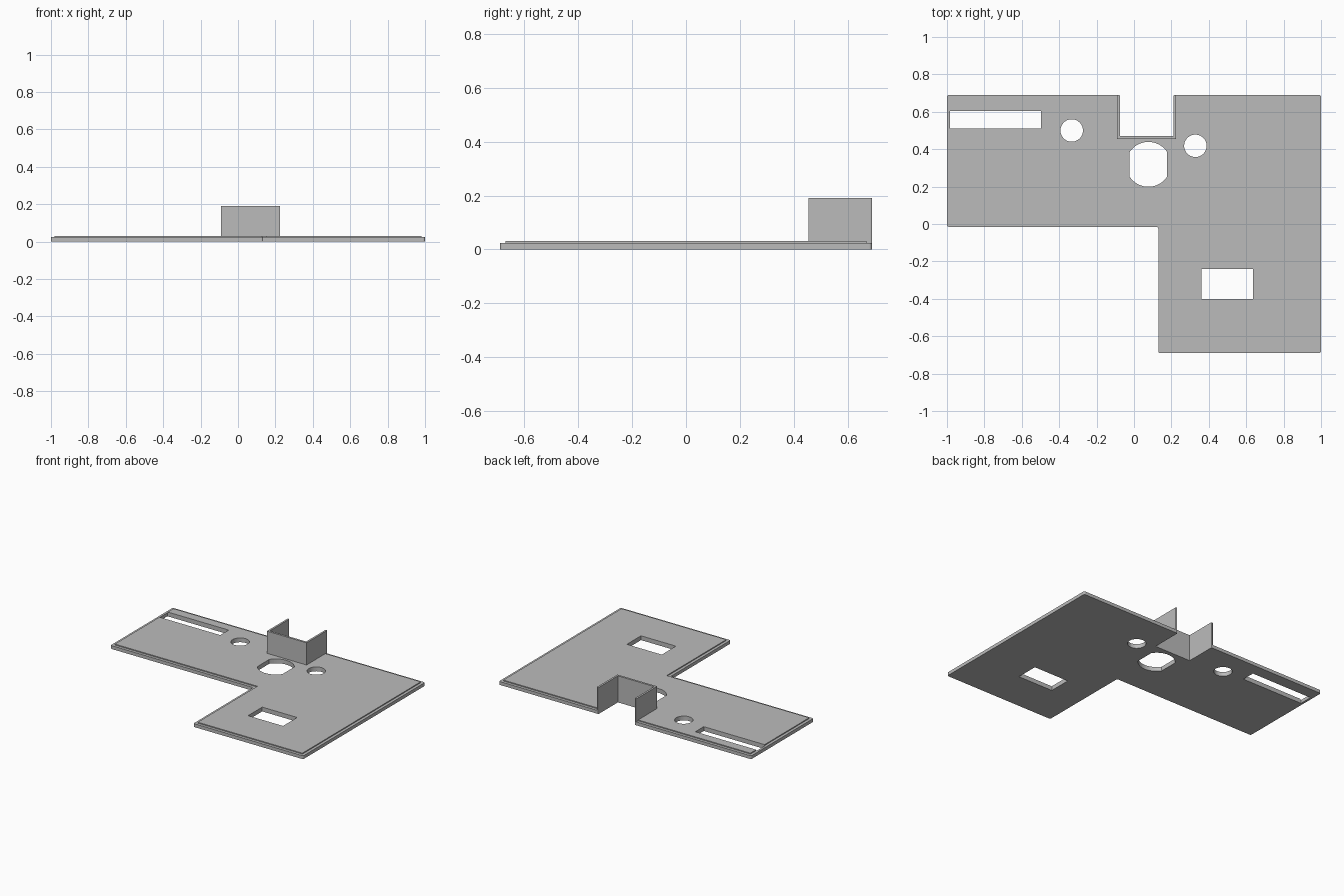
import bpy
import bmesh
import math

if "Cube" in bpy.data.objects:
    bpy.data.objects.remove(bpy.data.objects["Cube"])

grey = bpy.data.materials.new("plain grey")
grey.use_nodes = True
COLOUR = (0.5, 0.5, 0.5, 1)
grey.diffuse_color = COLOUR
grey.node_tree.nodes["Principled BSDF"].inputs["Base Color"].default_value = COLOUR


def prism(name, outline, z0, z1, corners=(), radius=0.0):
    """Extrude a flat outline, rounding the listed corners."""
    bm = bmesh.new()
    verts = [bm.verts.new((x, y, z0)) for x, y in outline]
    bm.faces.new(verts)
    if radius:
        bmesh.ops.bevel(bm, geom=[verts[i] for i in corners], offset=radius,
                        segments=3, profile=0.5, affect='VERTICES')
    out = bmesh.ops.extrude_face_region(bm, geom=bm.faces[:])
    top = [g for g in out["geom"] if isinstance(g, bmesh.types.BMVert)]
    bmesh.ops.translate(bm, verts=top, vec=(0, 0, z1 - z0))
    bmesh.ops.recalc_face_normals(bm, faces=bm.faces[:])
    mesh = bpy.data.meshes.new(name)
    bm.to_mesh(mesh)
    bm.free()
    mesh.materials.append(grey)
    obj = bpy.data.objects.new(name, mesh)
    bpy.context.collection.objects.link(obj)
    return obj


def combine(target, other, operation):
    """Apply a boolean and remove the helper."""
    mod = target.modifiers.new("combine", 'BOOLEAN')
    mod.object, mod.operation, mod.solver = other, operation, 'EXACT'
    bpy.context.view_layer.objects.active = target
    bpy.ops.object.modifier_apply(modifier=mod.name)
    bpy.data.objects.remove(other)


def plate_outline(inset):
    """L-shaped plate with a notch in the back edge."""
    i = inset
    return [(-1 + i, -0.015 + i), (0.13 + i, -0.015 + i), (0.13 + i, -0.69 + i),
            (1 - i, -0.69 + i), (1 - i, 0.69 - i), (0.218, 0.69 - i),
            (0.218, 0.463), (-0.083, 0.463), (-0.083, 0.69 - i), (-1 + i, 0.69 - i)]


def rectangle(x0, x1, y0, y1):
    return [(x0, y0), (x1, y0), (x1, y1), (x0, y1)]


def circle(cx, cy, r, flat=1.0):
    """Circle, optionally flattened on its left and right sides."""
    pts = []
    for k in range(48):
        a = math.tau * (k + 0.5) / 48
        x, y = r * math.cos(a), r * math.sin(a)
        if abs(x) <= flat:
            pts.append((cx + x, cy + y))
    return pts


# Plate with a shallow raised panel
plate = prism("plate", plate_outline(0), 0, 0.024, (0, 1, 2, 3, 4, 9), 0.01)
panel = prism("raised_panel", plate_outline(0.02), 0.01, 0.031)
combine(plate, panel, 'UNION')

# Openings
openings = [
    rectangle(-0.984, -0.498, 0.51, 0.605),
    rectangle(0.36, 0.637, -0.4, -0.24),
    circle(-0.333, 0.5, 0.06),
    circle(0.328, 0.418, 0.06),
    circle(0.077, 0.319, 0.12, 0.107),
]
for shape in openings:
    cutter = prism("cutter", shape, -0.1, 0.1)
    cutter.hide_render = True
    combine(plate, cutter, 'DIFFERENCE')

# Upright three-sided wall around the notch
prism("notch_wall",
      [(-0.09, 0.69), (-0.09, 0.455), (0.225, 0.455), (0.225, 0.69),
       (0.211, 0.69), (0.211, 0.47), (-0.076, 0.47), (-0.076, 0.69)],
      0, 0.19, (0, 3, 4, 7), 0.005)
